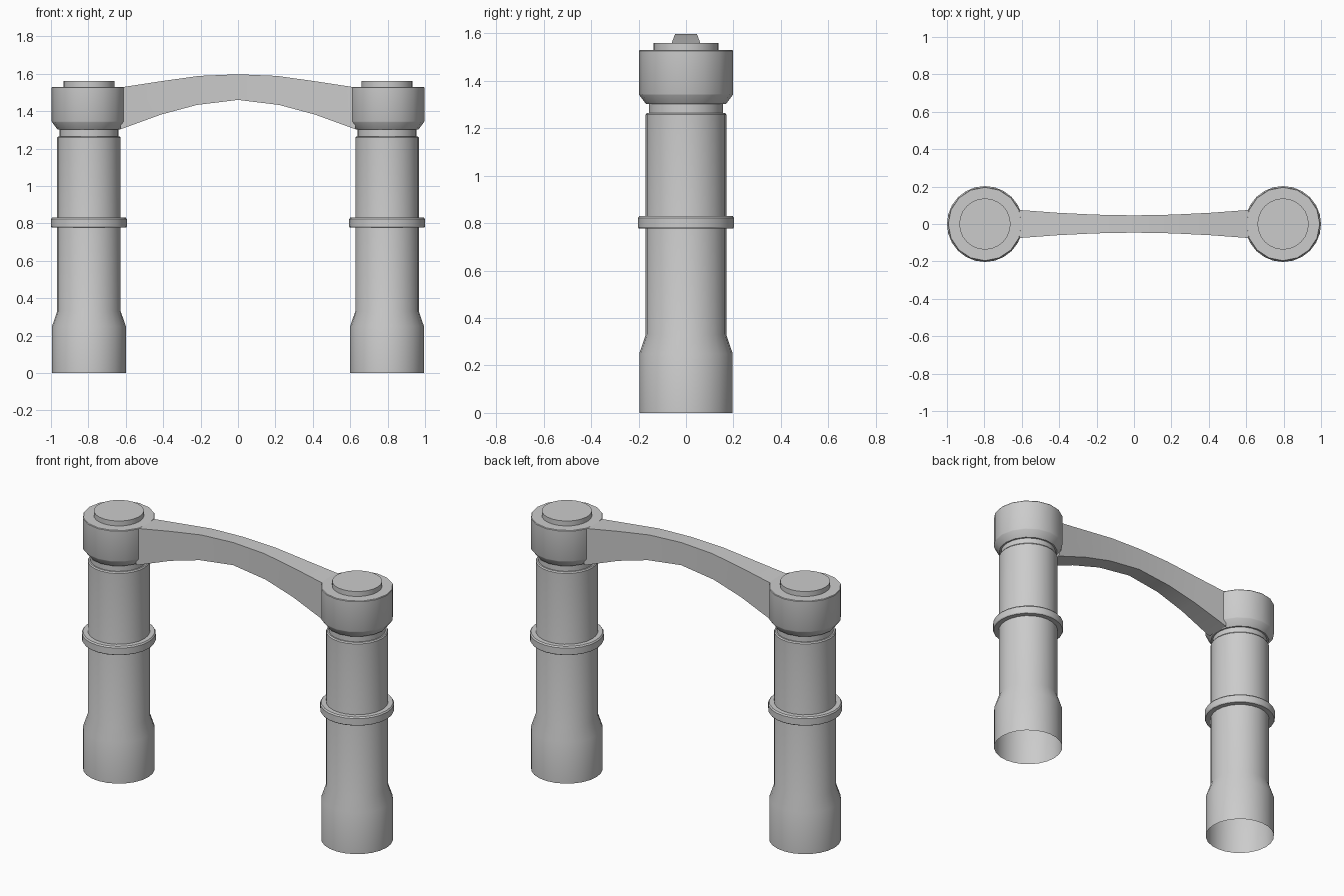
import bpy, bmesh
from math import cos, sin, pi, radians

if "Cube" in bpy.data.objects:
    bpy.data.objects.remove(bpy.data.objects["Cube"])

POST_X = 0.797


def finish(name, bm, smooth=True):
    bmesh.ops.recalc_face_normals(bm, faces=bm.faces[:])
    mesh = bpy.data.meshes.new(name)
    bm.to_mesh(mesh)
    bm.free()
    obj = bpy.data.objects.new(name, mesh)
    bpy.context.collection.objects.link(obj)
    if smooth:
        bpy.ops.object.select_all(action='DESELECT')
        obj.select_set(True)
        bpy.context.view_layer.objects.active = obj
        bpy.ops.object.shade_smooth_by_angle(angle=radians(30))
    return obj


def lathe(name, x, profile, sides, cap_top=False, closed=False):
    """Revolve (radius, z) points around a vertical axis at x."""
    bm = bmesh.new()
    rings = [[bm.verts.new((x + r * cos(2 * pi * i / sides), r * sin(2 * pi * i / sides), z))
              for i in range(sides)] for r, z in profile]
    pairs = list(zip(rings, rings[1:]))
    if closed:
        pairs.append((rings[-1], rings[0]))
    for a, b in pairs:
        for i in range(sides):
            j = (i + 1) % sides
            bm.faces.new((a[i], a[j], b[j], b[i]))
    if cap_top:
        bm.faces.new(rings[-1])
    return finish(name, bm)


shaft = [(0.197, 0), (0.197, 0.25), (0.17, 0.33), (0.17, 1.258), (0.165, 1.265),
         (0.157, 1.265), (0.157, 1.31)]
collar = [(0.168, 0.778), (0.199, 0.778), (0.203, 0.784), (0.203, 0.822),
          (0.197, 0.83), (0.168, 0.83)]
head = [(0.15, 1.302), (0.168, 1.302), (0.197, 1.34), (0.199, 1.345), (0.199, 1.526),
        (0.196, 1.53)]
cap = [(0.137, 1.525), (0.137, 1.56)]

# Two matching posts: open-bottomed shaft, collar, head and cap
for side, x in (("left", -POST_X), ("right", POST_X)):
    lathe(side + "_shaft", x, shaft, 24)
    lathe(side + "_collar", x, collar, 24, closed=True)
    lathe(side + "_head", x, head, 16, cap_top=True)
    lathe(side + "_cap", x, cap, 24, cap_top=True)

# Arched beam: (top x, top z, bottom x, bottom z, half width)
half = [(0.0, 1.597, 0.0, 1.46, 0.046), (0.21, 1.588, 0.22, 1.433, 0.05),
        (0.41, 1.56, 0.41, 1.382, 0.06), (0.613, 1.529, 0.63, 1.302, 0.075)]
stations = [(-a, b, -c, d, w) for a, b, c, d, w in half[:0:-1]] + half
bm = bmesh.new()
loops = [[bm.verts.new(p) for p in ((tx, -w, tz), (tx, w, tz), (bx, w, bz), (bx, -w, bz))]
         for tx, tz, bx, bz, w in stations]
for a, b in zip(loops, loops[1:]):
    for i in range(4):
        j = (i + 1) % 4
        bm.faces.new((a[i], a[j], b[j], b[i]))
finish("arched_beam", bm)
